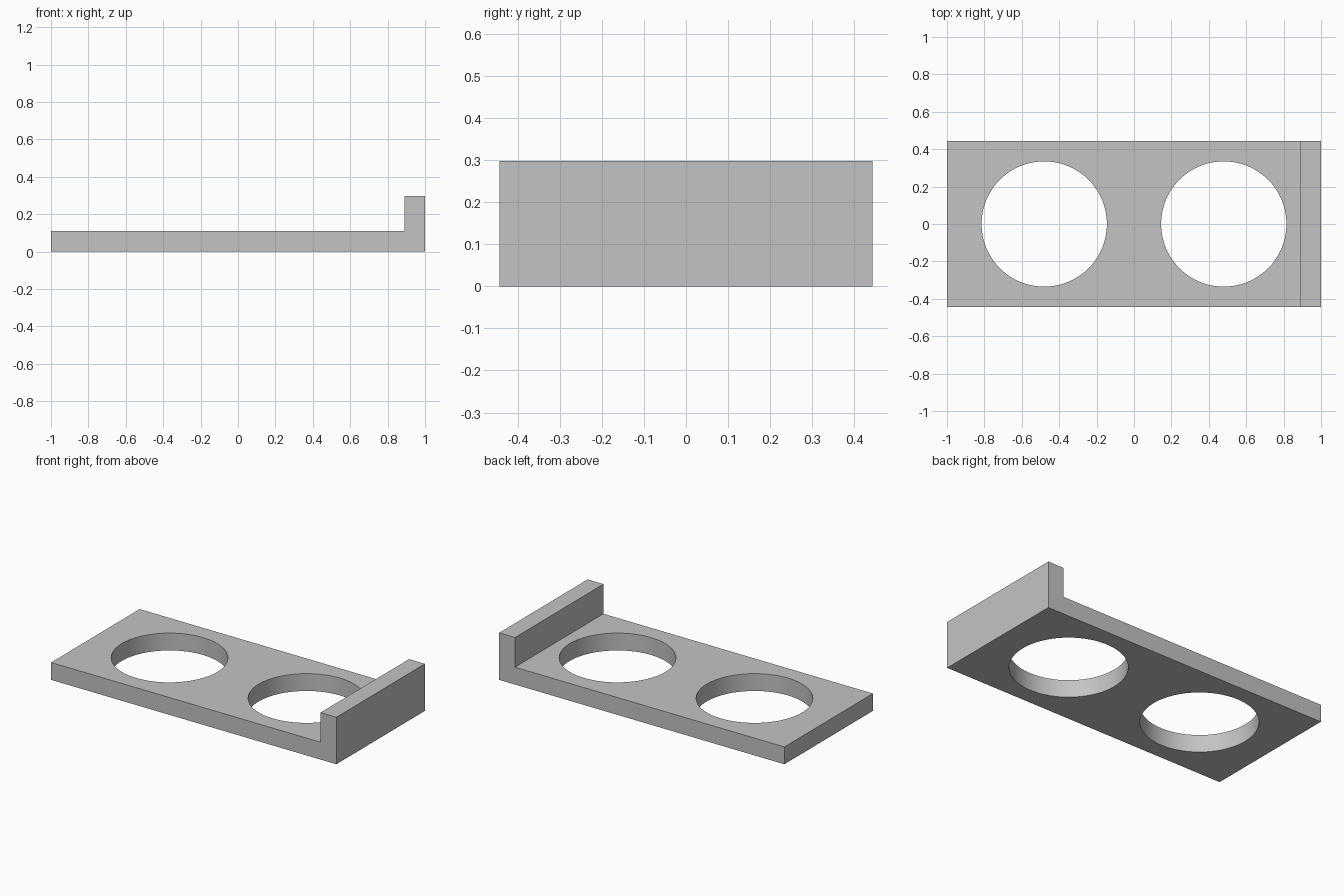
import bpy
import bmesh

if "Cube" in bpy.data.objects:
    bpy.data.objects.remove(bpy.data.objects["Cube"], do_unlink=True)

HALF_LENGTH, HALF_WIDTH = 1.0, 0.443
PLATE_TOP, LIP_TOP, LIP_INNER = 0.11, 0.298, 0.889
HOLE_X, HOLE_RADIUS = 0.48, 0.335

# Plain grey material
grey = bpy.data.materials.new("light_grey")
grey.use_nodes = True
colour = (0.55, 0.55, 0.55, 1)
grey.diffuse_color = colour
grey.node_tree.nodes["Principled BSDF"].inputs["Base Color"].default_value = colour

# Bracket body: L-shaped side profile extruded across the width
profile = [(-HALF_LENGTH, 0), (HALF_LENGTH, 0), (HALF_LENGTH, LIP_TOP),
           (LIP_INNER, LIP_TOP), (LIP_INNER, PLATE_TOP), (-HALF_LENGTH, PLATE_TOP)]
bm = bmesh.new()
side = bm.faces.new([bm.verts.new((x, -HALF_WIDTH, z)) for x, z in profile])
extruded = bmesh.ops.extrude_face_region(bm, geom=[side])["geom"]
bmesh.ops.translate(bm, vec=(0, 2 * HALF_WIDTH, 0),
                    verts=[v for v in extruded if isinstance(v, bmesh.types.BMVert)])
bmesh.ops.recalc_face_normals(bm, faces=bm.faces)
mesh = bpy.data.meshes.new("bracket_plate")
bm.to_mesh(mesh)
bm.free()
mesh.materials.append(grey)
plate = bpy.data.objects.new("bracket_plate", mesh)
bpy.context.collection.objects.link(plate)


# Round through-holes, one on each side of the middle
def cut_hole(x):
    bpy.ops.mesh.primitive_cylinder_add(vertices=96, radius=HOLE_RADIUS, depth=1,
                                        location=(x, 0, 0))
    cutter = bpy.context.object
    cutter.name = "hole_cutter"
    cutter.hide_render = True
    cutter.data.materials.append(grey)
    cut = plate.modifiers.new("hole", "BOOLEAN")
    cut.operation = "DIFFERENCE"
    cut.solver = "EXACT"
    cut.object = cutter
    bpy.context.view_layer.objects.active = plate
    bpy.ops.object.modifier_apply(modifier=cut.name)
    bpy.data.objects.remove(cutter, do_unlink=True)


for sign in (-1, 1):
    cut_hole(sign * HOLE_X)

# Smooth hole walls, crisp edges
bpy.ops.object.select_all(action="DESELECT")
plate.select_set(True)
bpy.context.view_layer.objects.active = plate
bpy.ops.object.shade_smooth_by_angle()
